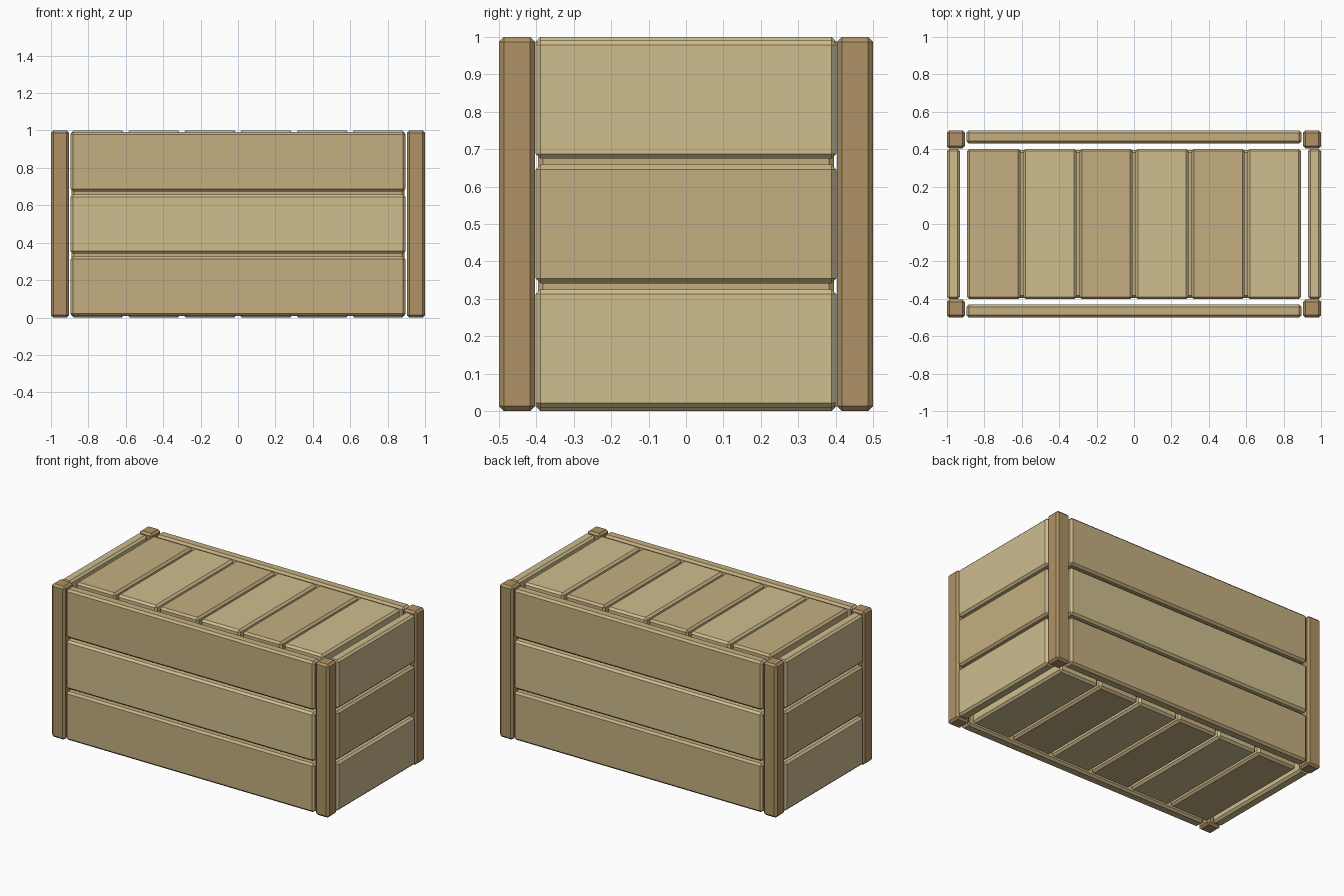
import bpy, bmesh

if "Cube" in bpy.data.objects:
    bpy.data.objects.remove(bpy.data.objects["Cube"])


def material(name, rgb):
    m = bpy.data.materials.new(name)
    m.diffuse_color = (*rgb, 1)
    m.use_nodes = True
    m.node_tree.nodes["Principled BSDF"].inputs["Base Color"].default_value = m.diffuse_color
    return m


LIGHT = material("light_wood", (0.62, 0.51, 0.27))
TAN = material("tan_wood", (0.56, 0.43, 0.22))
BROWN = material("brown_wood", (0.43, 0.29, 0.13))
CHAMFER = 0.013


def board(name, lo, hi, mat):
    """Chamfered box between two corners."""
    bm = bmesh.new()
    bmesh.ops.create_cube(bm, size=1)
    for v in bm.verts:
        v.co = [(a + b) / 2 + c * (b - a) for a, b, c in zip(lo, hi, v.co)]
    bmesh.ops.bevel(bm, geom=bm.edges[:], offset=CHAMFER, segments=1,
                    affect='EDGES', profile=0.5)
    mesh = bpy.data.meshes.new(name)
    bm.to_mesh(mesh)
    bm.free()
    mesh.materials.append(mat)
    ob = bpy.data.objects.new(name, mesh)
    bpy.context.collection.objects.link(ob)


def span(s, inner, outer):
    """Range from inner to outer on side s of zero, in rising order."""
    return sorted((s * inner, s * outer))


# corner posts
for sx in (-1, 1):
    for sy in (-1, 1):
        (x0, x1), (y0, y1) = span(sx, 0.904, 1), span(sy, 0.404, 0.5)
        board("corner_post", (x0, y0, 0), (x1, y1, 1), BROWN)

# wall planks, three rows on every side
for row in range(3):
    z0, z1 = row / 3 + 0.008, (row + 1) / 3 - 0.008
    for s in (-1, 1):
        y0, y1 = span(s, 0.43, 0.5)
        board("long_wall_plank", (-0.896, y0, z0), (0.896, y1, z1),
              LIGHT if row == 1 else TAN)
        x0, x1 = span(s, 0.93, 1)
        board("end_wall_plank", (x0, -0.402, z0), (x1, 0.402, z1),
              TAN if row == 1 else LIGHT)

# lid and floor slats
for i in range(6):
    x0, x1 = -0.9 + 0.3 * i + 0.008, -0.6 + 0.3 * i - 0.008
    mat = LIGHT if i % 2 else TAN
    board("lid_slat", (x0, -0.402, 0.93), (x1, 0.402, 1), mat)
    board("floor_slat", (x0, -0.402, 0), (x1, 0.402, 0.07), mat)

# inner box seen through the gaps
board("inner_box", (-0.89, -0.395, 0.06), (0.89, 0.395, 0.94), TAN)
